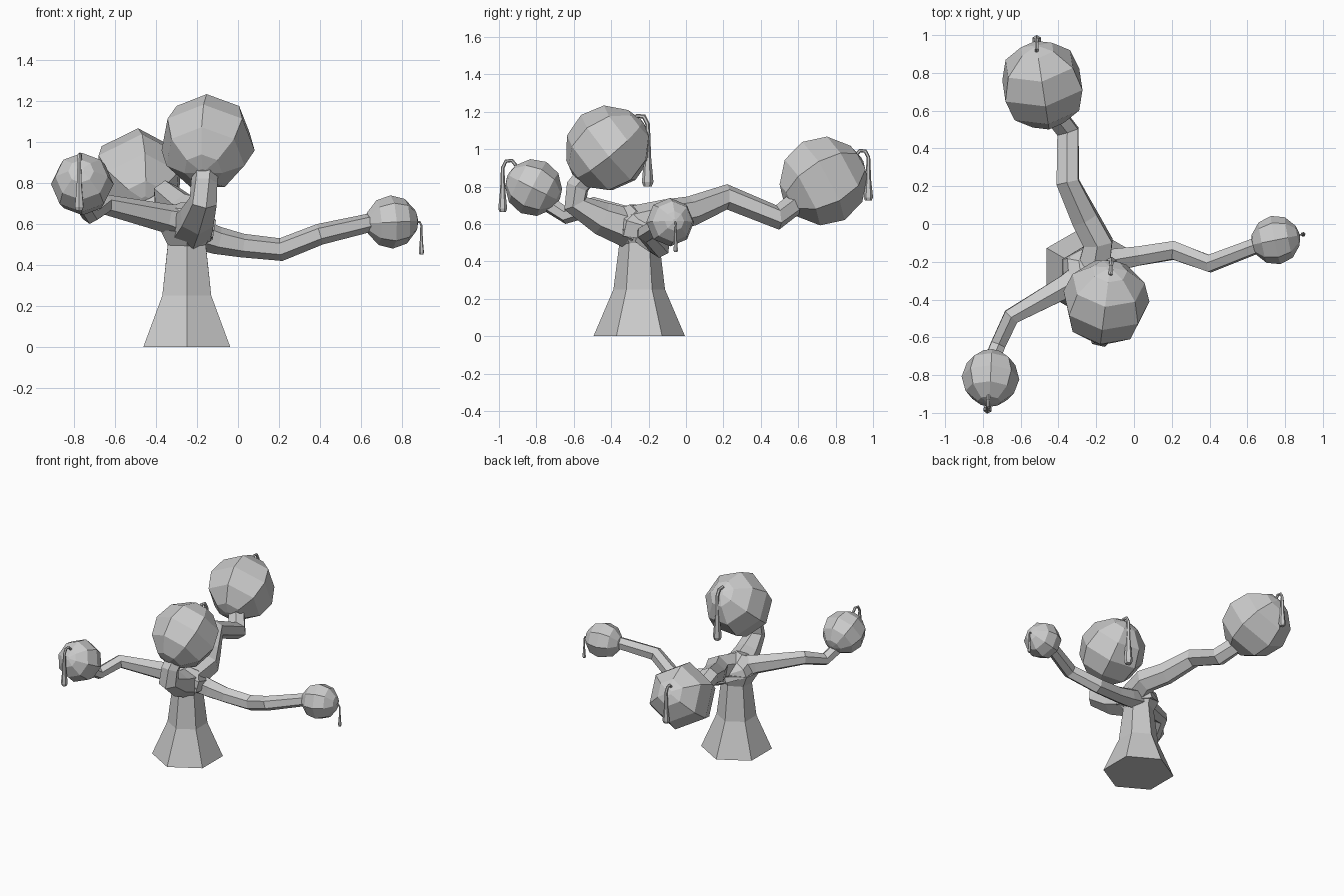
import bpy, bmesh, math
from mathutils import Vector

if "Cube" in bpy.data.objects:
    bpy.data.objects.remove(bpy.data.objects["Cube"])


def tube(name, pts, radii, sides=6, spin=0.0):
    """Capped faceted tube swept through pts with one radius per point."""
    pts = [Vector(p) for p in pts]
    bm = bmesh.new()
    rings, ref = [], None
    for i, p in enumerate(pts):
        a, b = pts[max(i - 1, 0)], pts[min(i + 1, len(pts) - 1)]
        d1 = (p - a).normalized() if i else (b - p).normalized()
        d2 = (b - p).normalized() if i < len(pts) - 1 else d1
        t = (d1 + d2).normalized()
        if ref is None:
            up = Vector((0, 0, 1)) if abs(t.z) < 0.9 else Vector((0, 1, 0))
            ref = up
        u = (ref - t * ref.dot(t)).normalized()
        ref = u
        v = t.cross(u)
        ring = []
        for k in range(sides):
            ang = 2 * math.pi * k / sides + spin
            ring.append(bm.verts.new(p + radii[i] * (u * math.cos(ang) + v * math.sin(ang))))
        rings.append(ring)
    for r0, r1 in zip(rings, rings[1:]):
        for k in range(sides):
            n = (k + 1) % sides
            bm.faces.new((r0[k], r0[n], r1[n], r1[k]))
    bm.faces.new(rings[0][::-1])
    bm.faces.new(rings[-1])
    bmesh.ops.recalc_face_normals(bm, faces=bm.faces[:])
    me = bpy.data.meshes.new(name)
    bm.to_mesh(me)
    bm.free()
    ob = bpy.data.objects.new(name, me)
    bpy.context.collection.objects.link(ob)
    return ob


def bulb(name, centre, axis, r, sides):
    """Faceted ball: latitude rings around the branch axis."""
    c, a = Vector(centre), Vector(axis).normalized()
    lat = [-66, -33, 0, 33, 66]
    ends = [-85] + lat + [85]
    tube(name, [c + a * r * math.sin(math.radians(l)) for l in ends],
         [r * math.cos(math.radians(l)) for l in ends], sides)


def pendant(name, root, out, drop, r):
    """Hooked stem that curls outward and hangs down, flared at the foot."""
    p, o = Vector(root), Vector(out)
    s = o.length
    z = Vector((0, 0, 1))
    tip = p + o
    tube(name, [p, p + o * 0.3 + z * s * 0.35, p + o * 0.75 + z * s * 0.3, tip - z * s * 0.2,
                tip - z * drop * 0.55, tip - z * drop * 0.93, tip - z * drop],
         [r * 0.4, r * 0.4, r * 0.4, r * 0.4, r * 0.6, r, r * 0.7])


# trunk and crotch
tube("trunk", [(-.25, -.25, 0), (-.25, -.25, .25), (-.25, -.25, .5), (-.25, -.26, .58)],
     [.245, .138, .107, .15])
tube("crotch", [(-.25, -.26, .56), (-.23, -.25, .63), (-.22, -.23, .67)], [.15, .14, .08])

# branches
tube("right_branch", [(-.25, -.23, .57), (-.1, -.19, .52), (.02, -.17, .495), (.21, -.14, .475),
                      (.4, -.21, .55), (.66, -.11, .61)],
     [.08, .068, .058, .056, .052, .045])
tube("back_branch", [(-.22, -.27, .60), (-.19, -.1, .645), (-.26, .03, .67), (-.35, .22, .745),
                     (-.35, .49, .635), (-.45, .62, .74)],
     [.1, .088, .08, .068, .066, .062])
tube("left_branch", [(-.22, -.25, .59), (-.36, -.33, .63), (-.65, -.49, .695),
                     (-.72, -.64, .645), (-.76, -.74, .71)],
     [.1, .07, .05, .045, .045])
tube("front_branch", [(-.23, -.28, .57), (-.20, -.45, .63), (-.17, -.59, .71),
                      (-.165, -.58, .80), (-.155, -.48, .92)],
     [.11, .09, .07, .065, .065])

# bulbs
bulb("right_bulb", (.75, -.085, .61), (1, .2, .05), .13, 8)
bulb("back_bulb", (-.485, .735, .83), (-.15, 1, .55), .238, 6)
bulb("left_bulb", (-.76, -.815, .795), (-.05, -1, .5), .153, 8)
bulb("front_bulb", (-.15, -.415, 1.0), (.1, .8, .65), .235, 7)

# hanging pendants
pendant("right_pendant", (.865, -.06, .60), (.03, .005, 0), .15, .013)
pendant("back_pendant", (-.515, .91, .97), (0, .065, 0), .245, .025)
pendant("left_pendant", (-.77, -.91, .915), (-.005, -.07, 0), .25, .024)
pendant("front_pendant", (-.125, -.285, 1.15), (.005, .08, 0), .35, .031)
